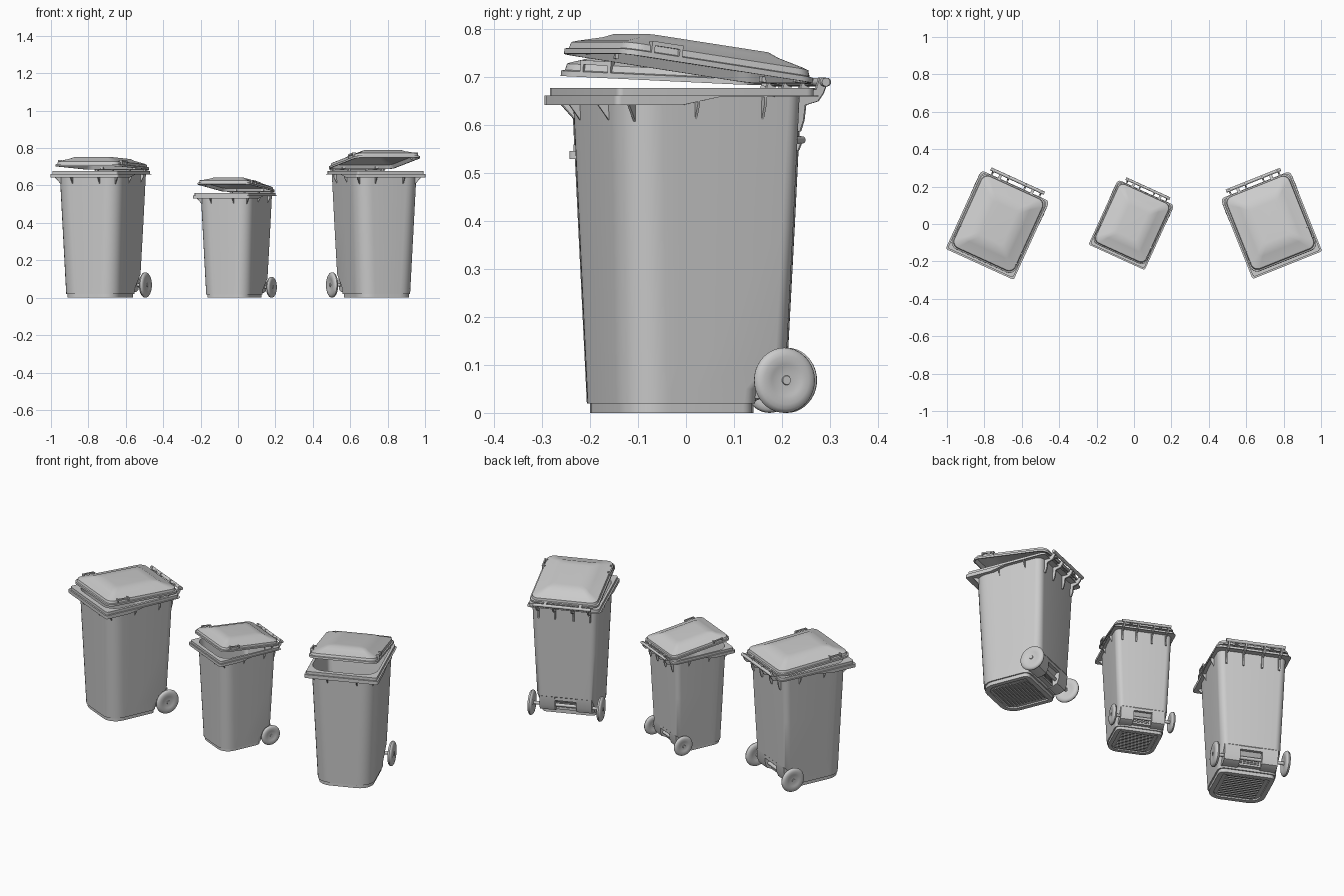
import bpy, bmesh
from math import sin, cos, pi, radians
from mathutils import Matrix, Vector

cube = bpy.data.objects.get("Cube")
if cube:
    bpy.data.objects.remove(cube)

# one grey plastic for everything
GREY = bpy.data.materials.new("grey plastic")
GREY.use_nodes = True
GREY.diffuse_color = (0.6, 0.6, 0.6, 1)
GREY.node_tree.nodes["Principled BSDF"].inputs["Base Color"].default_value = (0.6, 0.6, 0.6, 1)


def finish(bm, name, matrix):
    """Turn a bmesh into a placed object, smooth except at sharp edges."""
    bmesh.ops.recalc_face_normals(bm, faces=bm.faces)
    for f in bm.faces:
        f.smooth = True
    for e in bm.edges:
        e.smooth = len(e.link_faces) == 2 and e.calc_face_angle() < radians(32)
    bm.transform(matrix)
    me = bpy.data.meshes.new(name)
    bm.to_mesh(me)
    bm.free()
    me.materials.append(GREY)
    bpy.context.collection.objects.link(bpy.data.objects.new(name, me))


def ring(w, front, back, r_front, r_back, z):
    """Rounded rectangle; z may be a number or a rule of y."""
    cy, hy = (back - front) / 2, (back + front) / 2
    pts = []
    for i, (sx, sy) in enumerate([(1, 1), (-1, 1), (-1, -1), (1, -1)]):
        r = r_back if sy > 0 else r_front
        for k in range(8):
            a = (i + k / 7) * pi / 2
            pts.append((sx * (w - r) + r * cos(a), cy + sy * (hy - r) + r * sin(a)))
        # extra points along the two straight sides
        if i == 1:
            pts += [(-w, cy), (-w, cy - 0.36 * hy)]
        if i == 3:
            pts += [(w, cy - 0.36 * hy), (w, cy)]
    return [Vector((x, y, z(y) if callable(z) else z)) for x, y in pts]


def loft(bm, rings):
    loops = [[bm.verts.new(p) for p in r] for r in rings]
    for a, b in zip(loops, loops[1:]):
        for i in range(len(a)):
            j = (i + 1) % len(a)
            bm.faces.new((a[i], a[j], b[j], b[i]))
    bm.faces.new(loops[0])
    bm.faces.new(loops[-1])


def lathe(bm, profile, y, z, n=40):
    """Revolve (x, radius) points about an axis parallel to x."""
    loft(bm, [[Vector((x, y + r * cos(2 * pi * i / n), z + r * sin(2 * pi * i / n)))
               for i in range(n)] for x, r in profile])


def prism(bm, profile, x, t, turn=None):
    """Plate of thickness t with a (y, z) outline."""
    turn = turn or Matrix()
    loft(bm, [[turn @ Vector((x + s * t / 2, y, z)) for y, z in profile] for s in (-1, 1)])


def box(bm, x, y, z):
    prism(bm, [(y[0], z[0]), (y[1], z[0]), (y[1], z[1]), (y[0], z[1])],
          (x[0] + x[1]) / 2, x[1] - x[0])


def tub(z, inset=0, back=None, level=None):
    """Outline of the tapered tub at height z."""
    t = (z - 0.02) / 0.62
    back = back or 0.17 + 0.024 * t
    return ring(0.155 + 0.027 * t - inset, 0.186 + 0.021 * t - inset, back - inset,
                0.082 - inset, 0.036 - inset, z if level is None else level)


def skirt(y):
    return 0.642 + 0.018 * min(1, max(0, (y + 0.08) / 0.08))


def rim(inset, z):
    return ring(0.2 - inset, 0.237 - inset, 0.225 - inset, 0.012, 0.022, z)


def build_bin(name, matrix, tilt):
    # tub: base panel, wheel recess, walls, stepped rim, hollow inside
    bm = bmesh.new()
    loft(bm, [tub(0.02, 0.032, 0.105, 0.008), tub(0.02, 0.032, 0.105, 0),
              tub(0.02, 0.007, 0.105, 0), tub(0.02, 0.007, 0.105),
              tub(0.02, 0, 0.105), tub(0.05, 0, 0.108), tub(0.125), tub(0.4),
              tub(0.64, level=skirt), rim(0, skirt), rim(0, 0.662),
              rim(0.008, 0.662), rim(0.008, 0.678),
              tub(0.64, 0.004, level=0.678), tub(0.64, 0.008, level=0.66),
              tub(0.125, 0.008), tub(0.05, 0.008, 0.108), tub(0.03, 0.008, 0.105)])
    finish(bm, name + "_tub", matrix)

    # slatted gratings under the base and between the wheels
    bm = bmesh.new()
    for i in range(12):
        y = -0.138 + 0.018 * i
        box(bm, (-0.1, 0.1), (y, y + 0.006), (0.003, 0.009))
    for i in range(6):
        z = 0.046 + 0.009 * i
        box(bm, (-0.05, 0.05), (0.129, 0.134), (z, z + 0.004))
    finish(bm, name + "_gratings", matrix)

    # triangular ribs under the rim, one at each front corner
    bm = bmesh.new()
    spots = [(0, x, 0.204, 0.028) for x in (-0.08, 0.08)]
    spots += [(s * 45, -s * 0.014, 0.24, 0.035) for s in (-1, 1)]
    spots += [(s * 90, s * y, 0.178, 0.02) for s in (-1, 1) for y in (-0.05, 0.1)]
    for angle, along, out, reach in spots:
        prism(bm, [(-out, 0.608), (-out, 0.66), (-out - reach, 0.66), (-out - reach, 0.645)],
              along, 0.005, Matrix.Rotation(radians(angle), 4, 'Z'))
    finish(bm, name + "_rim_ribs", matrix)

    # hinge hooks and grab bar
    bm = bmesh.new()
    hook = [(0.18, 0.585), (0.198, 0.587), (0.206, 0.61), (0.21, 0.642), (0.238, 0.65),
            (0.25, 0.666), (0.26, 0.69), (0.255, 0.7), (0.243, 0.7), (0.235, 0.675),
            (0.18, 0.665)]
    for x in (-0.14, -0.05, 0.05, 0.14):
        prism(bm, hook, x, 0.009)
    lathe(bm, [(-0.157, 0.009), (0.157, 0.009)], 0.252, 0.69, 16)
    finish(bm, name + "_hinge_bar", matrix)

    # axle housing: two blocks flush with the back wall and a recessed centre
    bm = bmesh.new()
    housing = [(0.09, 0.03), (0.128, 0.03), (0.158, 0.042), (0.169, 0.07),
               (0.173, 0.124), (0.12, 0.128)]
    for s in (-1, 1):
        prism(bm, housing, s * 0.1, 0.084)
    box(bm, (-0.06, 0.06), (0.1, 0.172), (0.104, 0.124))
    box(bm, (-0.06, 0.06), (0.095, 0.13), (0.035, 0.11))
    lathe(bm, [(-0.18, 0.009), (0.18, 0.009)], 0.146, 0.068, 16)
    finish(bm, name + "_axle_housing", matrix)

    # wheels with a softly domed face and hub cap
    face = [(0.014, 0.005), (0.014, 0.009), (0.011, 0.01), (0.011, 0.03), (0.0125, 0.034),
            (0.013, 0.05), (0.011, 0.06), (0.006, 0.066), (0, 0.068)]
    outline = face + [(-x, r) for x, r in reversed(face[:-1])]
    for side, s in (("left", 1), ("right", -1)):
        bm = bmesh.new()
        lathe(bm, [(s * 0.188 + x, r) for x, r in outline], 0.146, 0.068)
        finish(bm, name + "_" + side + "_wheel", matrix)

    # hollow domed lid, tilted about the hinge bar
    pivot = Matrix.Translation((0, 0.25, 0.688))
    swing = matrix @ pivot @ Matrix.Rotation(radians(-tilt), 4, 'X') @ pivot.inverted()
    bm = bmesh.new()

    def lid(inset, z):
        r = max(0.02, 0.04 - inset / 3)
        return ring(0.188 - inset, 0.216 - inset, 0.222 - inset, r, r, 0.683 + z)
    loft(bm, [lid(0.12, 0.055), lid(0.08, 0.053), lid(0.064, 0.044), lid(0.02, 0.03),
              lid(0.01, 0.026), lid(0.007, 0.013), lid(0, 0.011), lid(0, 0),
              lid(0.006, 0), lid(0.014, 0.02), lid(0.066, 0.036), lid(0.09, 0.046)])
    # narrow tabs to the bar
    for x in (-0.095, 0.095):
        box(bm, (x - 0.008, x + 0.008), (0.205, 0.254), (0.684, 0.696))
    finish(bm, name + "_lid", swing)

    # lid side handles: small raised loops
    bm = bmesh.new()
    for s in (-1, 1):
        x = sorted((s * 0.17, s * 0.188))
        for y in (-0.158, -0.095):
            box(bm, x, (y, y + 0.007), (0.69, 0.718))
        box(bm, sorted((s * 0.181, s * 0.188)), (-0.158, -0.088), (0.709, 0.718))
    finish(bm, name + "_lid_handles", swing)


# three bins: position, turn, scale, lid opening
for name, x, turn, scale, tilt in (("left_bin", 0.732, 21.8, 1, 8.2),
                                   ("middle_bin", -0.012, -24.5, 0.825, 6.5),
                                   ("right_bin", -0.727, -24.5, 1, 2.5)):
    place = (Matrix.Translation((x, 0, 0)) @ Matrix.Rotation(radians(turn), 4, 'Z')
             @ Matrix.Scale(scale, 4))
    build_bin(name, place, tilt)
